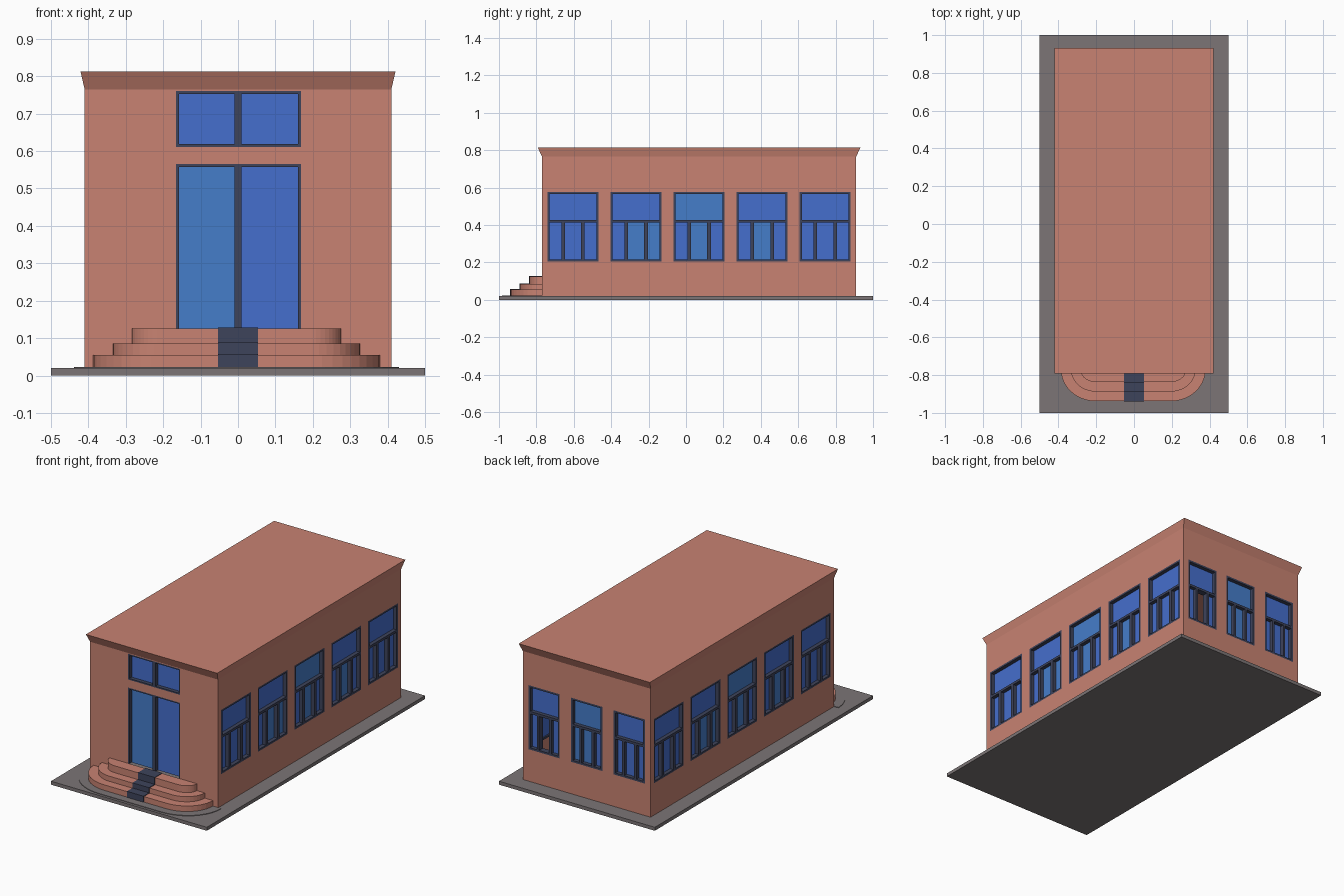
import bpy, bmesh, math
from mathutils import Matrix, Vector

cube = bpy.data.objects.get("Cube")
if cube:
    bpy.data.objects.remove(cube, do_unlink=True)


def material(name, rgb):
    m = bpy.data.materials.new(name)
    m.use_nodes = True
    m.diffuse_color = (*rgb, 1)
    bsdf = next(n for n in m.node_tree.nodes if n.type == 'BSDF_PRINCIPLED')
    bsdf.inputs["Base Color"].default_value = (*rgb, 1)
    return m


TERRACOTTA = material("terracotta plaster", (0.58, 0.225, 0.168))
STONE = material("grey paving", (0.20, 0.178, 0.181))
NAVY = material("dark navy", (0.048, 0.057, 0.105))
BLUE = material("blue glass", (0.06, 0.156, 0.61))
SKY = material("light blue glass", (0.06, 0.205, 0.59))

CENTRE_Y, HALF_X, HALF_Y = 0.07, 0.41, 0.84
GROUND, WALL_TOP, ROOF_TOP = 0.02, 0.765, 0.813
RECESS = 0.022


def finish(bm, name, *mats, matrix=None):
    mesh = bpy.data.meshes.new(name)
    bm.to_mesh(mesh)
    bm.free()
    for m in mats:
        mesh.materials.append(m)
    ob = bpy.data.objects.new(name, mesh)
    if matrix:
        ob.matrix_world = matrix
    bpy.context.collection.objects.link(ob)
    return ob


def add_box(bm, x, y, z, mat=0):
    """Box spanning the (low, high) pairs x, y and z."""
    size = [b - a for a, b in (x, y, z)]
    mid = Vector([(a + b) / 2 for a, b in (x, y, z)])
    verts = bmesh.ops.create_cube(
        bm, size=1, matrix=Matrix.Translation(mid) @ Matrix.Diagonal((*size, 1)))["verts"]
    for f in {f for v in verts for f in v.link_faces}:
        f.material_index = mat


def add_prism(bm, outline, z0, z1):
    """Vertical prism from a counter-clockwise plan outline."""
    face = bm.faces.new([bm.verts.new((x, y, z0)) for x, y in outline])
    top = bmesh.ops.extrude_face_region(bm, geom=[face])["geom"]
    bmesh.ops.translate(bm, vec=(0, 0, z1 - z0),
                        verts=[v for v in top if isinstance(v, bmesh.types.BMVert)])
    bmesh.ops.recalc_face_normals(bm, faces=bm.faces)


class Side:
    """One wall with its frames and glass, built facing the front and then turned."""

    def __init__(self, name, angle, half_width, depth):
        self.name, self.half, self.y = name, half_width, -depth
        self.matrix = (Matrix.Translation((0, CENTRE_Y, 0))
                       @ Matrix.Rotation(math.radians(angle), 4, 'Z'))
        self.frames, self.glass, self.openings = bmesh.new(), bmesh.new(), []

    def bar(self, x, z):
        add_box(self.frames, x, (self.y, self.y + 0.035), z)

    def pane(self, x, z, code):
        # Codes: D = blue, L = light blue, O = open without glass
        if code != "O":
            add_box(self.glass, x, (self.y + RECESS, self.y + RECESS + 0.005), z,
                    int(code == "L"))

    def border(self, x, z, w, sill=True):
        self.openings.append((x, z))
        self.bar((x[0], x[0] + w), z)
        self.bar((x[1] - w, x[1]), z)
        self.bar((x[0] + w, x[1] - w), (z[1] - w, z[1]))
        if sill:
            self.bar((x[0] + w, x[1] - w), (z[0], z[0] + w))

    def window(self, cx, width, codes):
        """One wide upper light over three lower panes."""
        x, z, w = (cx - width / 2, cx + width / 2), (0.205, 0.577), 0.011
        rail, bars = 0.42, (cx - width * 0.195, cx + width * 0.195)
        self.border(x, z, w)
        self.bar((x[0] + w, x[1] - w), (rail - 0.007, rail + 0.007))
        for b in bars:
            self.bar((b - width * 0.035, b + width * 0.035), (z[0] + w, rail - 0.007))
        self.pane(x, (rail, z[1]), codes[0])
        edges = (x[0], *bars, x[1])
        for a, b, code in zip(edges, edges[1:], codes[1:]):
            self.pane((a, b), (z[0], rail), code)

    def double_light(self, z, codes, sill):
        """Two tall lights with a central post."""
        x = (-0.166, 0.168)
        self.border(x, z, 0.008, sill)
        self.bar((-0.01, 0.01), (z[0], z[1] - 0.008))
        self.pane((x[0], 0), z, codes[0])
        self.pane((0, x[1]), z, codes[1])

    def build(self):
        # Wall sheet: a grid cut on the opening edges, leaving the openings empty
        xs = sorted({-self.half, self.half, *(v for o in self.openings for v in o[0])})
        zs = sorted({GROUND, WALL_TOP, *(v for o in self.openings for v in o[1])})
        bm = bmesh.new()
        for a, b in zip(xs, xs[1:]):
            for c, d in zip(zs, zs[1:]):
                mx, mz = (a + b) / 2, (c + d) / 2
                if any(x[0] < mx < x[1] and z[0] < mz < z[1] for x, z in self.openings):
                    continue
                bm.faces.new([bm.verts.new((px, self.y, pz))
                              for px, pz in ((a, c), (b, c), (b, d), (a, d))])
        bmesh.ops.remove_doubles(bm, verts=bm.verts, dist=1e-5)
        finish(bm, self.name + "_wall", TERRACOTTA, matrix=self.matrix)
        finish(self.frames, self.name + "_frames", NAVY, matrix=self.matrix)
        finish(self.glass, self.name + "_glass", BLUE, SKY, matrix=self.matrix)


# Paved base
bm = bmesh.new()
add_box(bm, (-0.5, 0.5), (-1, 1), (0, GROUND))
finish(bm, "paved_base", STONE)

# Front wall with the entrance doors and the light above
front = Side("front", 0, HALF_X, HALF_Y)
front.double_light((0.124, 0.565), "LD", False)
front.double_light((0.611, 0.761), "DD", True)
front.build()

# Long side walls
for name, angle in (("left", 90), ("right", -90)):
    side = Side(name, angle, HALF_Y, HALF_X)
    for i, codes in enumerate(("DDDD", "DDLL", "LDLD", "DDLD", "DDDD")):
        side.window((i - 2) * 0.337, 0.272, codes)
    side.build()

# Back wall
back = Side("back", 180, HALF_X, HALF_Y)
for i, codes in enumerate(("DDOD", "LLLD", "DDDD")):
    back.window((i - 1) * 0.273, 0.2, codes)
back.build()

# Flat roof with a flared cornice
bm = bmesh.new()
add_box(bm, (-HALF_X, HALF_X), (-HALF_Y, HALF_Y), (WALL_TOP, ROOF_TOP))
for v in bm.verts:
    if v.co.z > WALL_TOP + 0.01:
        v.co.x *= 0.421 / HALF_X
        v.co.y *= 0.862 / HALF_Y
finish(bm, "roof_cornice", TERRACOTTA, matrix=Matrix.Translation((0, CENTRE_Y, 0)))

# Entrance steps with rounded corners, plus a thin apron at the foot
WALL_Y = CENTRE_Y - HALF_Y
STEPS = ((0.08, 0.066, 0.125), (0.13, 0.117, 0.085), (0.183, 0.168, 0.055))


def step_outline(rx, ry, arc=10):
    left = [(-0.204 - rx * math.cos(t), WALL_Y - ry * math.sin(t))
            for t in (math.pi / 2 * i / arc for i in range(arc + 1))]
    return left + [(-0.008 - x, y) for x, y in reversed(left)]


for i, (rx, ry, top) in enumerate(STEPS):
    bm = bmesh.new()
    add_prism(bm, step_outline(rx, ry), GROUND, top)
    finish(bm, f"entrance_step_{i + 1}", TERRACOTTA)
bm = bmesh.new()
add_prism(bm, step_outline(0.235, 0.215), GROUND - 0.005, GROUND + 0.003)
finish(bm, "step_apron", STONE)

# Runner carpet: thin treads and risers following the steps
bm = bmesh.new()
T = 0.003
inner = WALL_Y
for i, (rx, ry, top) in enumerate(STEPS):
    nose = WALL_Y - ry
    below = STEPS[i + 1][2] if i + 1 < len(STEPS) else GROUND
    add_box(bm, (-0.054, 0.053), (nose - T, inner), (top, top + T))
    add_box(bm, (-0.054, 0.053), (nose - T, nose), (below, top))
    inner = nose
finish(bm, "runner_carpet", NAVY)
